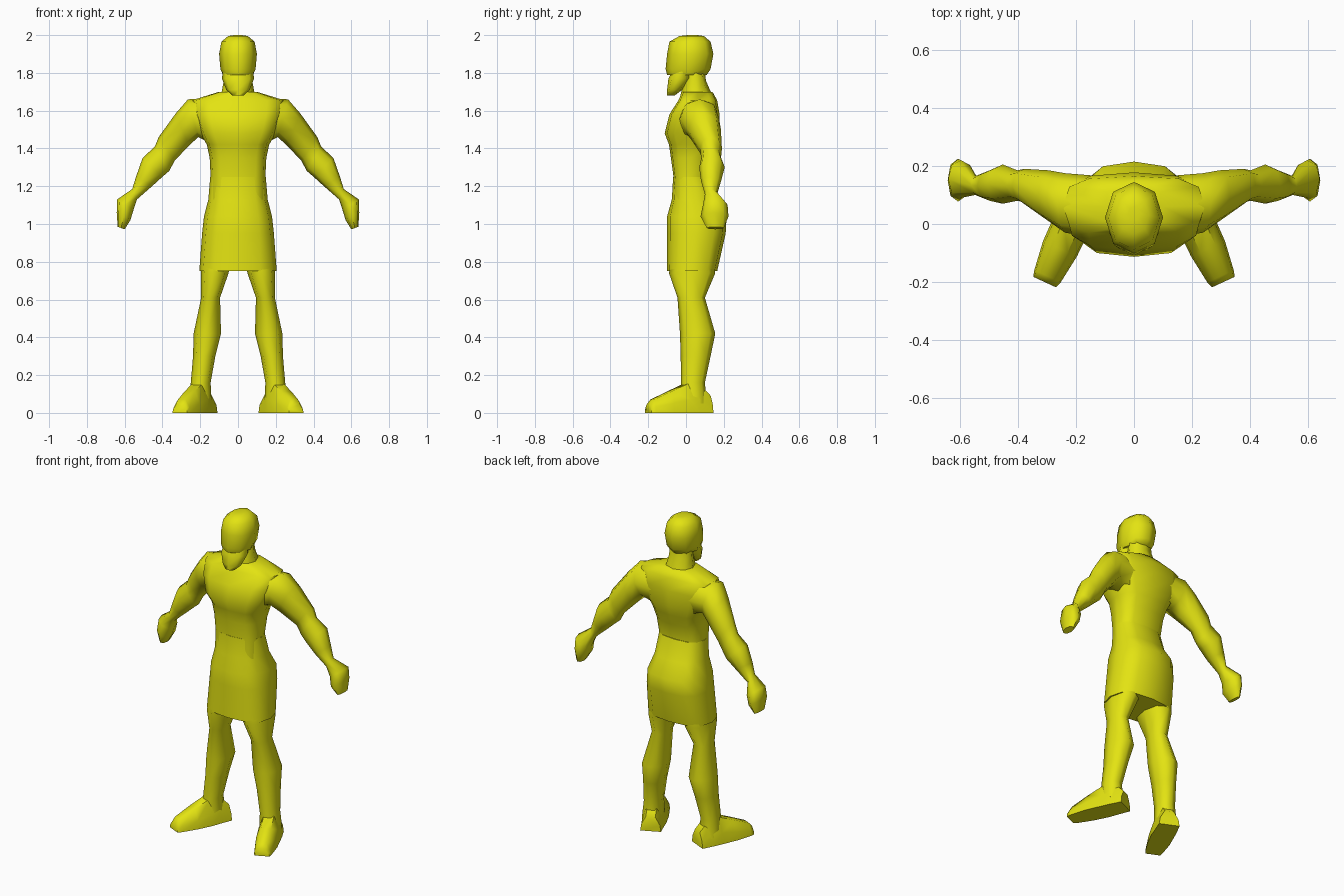
import bpy, bmesh, math
from mathutils import Vector

if "Cube" in bpy.data.objects:
    bpy.data.objects.remove(bpy.data.objects["Cube"])

yellow = bpy.data.materials.new("yellow")
yellow.diffuse_color = (0.77, 0.77, 0.006, 1)
yellow.use_nodes = True
yellow.node_tree.nodes["Principled BSDF"].inputs["Base Color"].default_value = yellow.diffuse_color


def loft(name, rings, mirror=False):
    """Skin a list of equal-length point rings and close both ends."""
    bm = bmesh.new()
    rows = [[bm.verts.new(p) for p in ring] for ring in rings]
    n = len(rows[0])
    for a, b in zip(rows, rows[1:]):
        for i in range(n):
            j = (i + 1) % n
            bm.faces.new((a[i], a[j], b[j], b[i]))
    bm.faces.new(rows[0])
    bm.faces.new(rows[-1])
    bmesh.ops.recalc_face_normals(bm, faces=bm.faces[:])
    mesh = bpy.data.meshes.new(name)
    bm.to_mesh(mesh)
    bm.free()
    mesh.materials.append(yellow)
    ob = bpy.data.objects.new(name, mesh)
    bpy.context.collection.objects.link(ob)
    bpy.ops.object.select_all(action='DESELECT')
    ob.select_set(True)
    bpy.context.view_layer.objects.active = ob
    bpy.ops.object.shade_smooth_by_angle(angle=math.radians(62))
    if mirror:
        ob.modifiers.new("mirror", 'MIRROR').use_mirror_merge = False
    return ob


def ring(c, u, v, n, p=1.0):
    """Rounded ring round c with half axes u and v; p < 1 is boxier."""
    pts = []
    for k in range(n):
        a = 2 * math.pi * k / n
        x, y = math.cos(a), math.sin(a)
        x = math.copysign(abs(x) ** p, x) if abs(x) > 1e-6 else 0
        y = math.copysign(abs(y) ** p, y) if abs(y) > 1e-6 else 0
        pts.append(c + u * x + v * y)
    return pts


def level(z, x0, x1, y0, y1, n=8, p=1.0):
    """Horizontal ring filling the given x and y range."""
    return ring(Vector(((x0 + x1) / 2, (y0 + y1) / 2, z)),
                Vector(((x1 - x0) / 2, 0, 0)), Vector((0, (y1 - y0) / 2, 0)), n, p)


def body(name, rows, n, p):
    """Central part from (z, half width, front y, back y) rows."""
    loft(name, [level(z, -w, w, y0, y1, n, p) for z, w, y0, y1 in rows])


# Torso with chest overhang and shoulders
body("torso", [(1.13, .145, -.07, .12), (1.25, .145, -.066, .11), (1.35, .15, -.08, .135),
               (1.42, .165, -.09, .16), (1.48, .20, -.113, .175), (1.58, .235, -.088, .178),
               (1.655, .245, -.04, .165), (1.70, .10, -.02, .14)], 12, .65)

# Skirt flaring from the waist
body("skirt", [(1.25, .147, -.068, .115), (1.13, .157, -.075, .155), (1.04, .18, -.10, .215),
               (.95, .19, -.10, .21), (.75, .205, -.10, .165)], 12, .75)

# Neck
body("neck", [(1.58, .12, -.04, .16), (1.68, .09, -.03, .14),
              (1.76, .075, -.01, .105), (1.84, .07, 0, .10)], 8, .9)

# Head
body("head", [(1.79, .08, -.10, .11), (1.82, .093, -.108, .13), (1.90, .10, -.10, .145),
              (1.965, .088, -.088, .13), (1.995, .052, -.035, .095), (2.0, .02, .01, .06)], 8, .95)

# Beard
body("beard", [(1.68, .03, -.10, -.06), (1.71, .062, -.10, -.02),
               (1.77, .085, -.093, .03), (1.85, .075, -.05, .04)], 8, .9)

# Arms and fists: upper edge x, z, lower edge x, z, front y, back y
arm = [(.10, 1.67, .13, 1.42, -.05, .165), (.265, 1.66, .21, 1.46, -.03, .175),
       (.33, 1.585, .26, 1.415, .01, .185), (.42, 1.46, .335, 1.335, .075, .19),
       (.44, 1.41, .365, 1.28, .08, .185), (.505, 1.35, .40, 1.25, .07, .205),
       (.54, 1.25, .455, 1.20, .08, .185), (.56, 1.185, .535, 1.13, .10, .165),
       (.64, 1.13, .553, 1.075, .09, .22), (.642, 1.06, .57, 1.02, .077, .225),
       (.637, .985, .60, .972, .11, .20)]
arm_rings = []
for xa, za, xb, zb, y0, y1 in arm:
    top, low = Vector((xa, 0, za)), Vector((xb, 0, zb))
    arm_rings.append(ring((top + low) / 2 + Vector((0, (y0 + y1) / 2, 0)),
                          (top - low) / 2, Vector((0, (y1 - y0) / 2, 0)), 8, .9))
loft("arms", arm_rings, True)

# Legs
loft("legs", [level(*r, 8, .9) for r in [
    (.85, .03, .18, -.07, .14), (.74, .05, .197, -.09, .155), (.61, .095, .195, -.045, .10),
    (.42, .09, .235, -.032, .155), (.30, .12, .238, -.028, .13),
    (.16, .145, .25, -.027, .10), (.05, .14, .26, -.03, .11)]], True)

# Feet turned outward: centre x, y, half width, height
side = Vector((.91, .42, 0))
profile = [(-1, 0), (1, 0), (.9, .45), (.45, 1), (-.45, 1), (-.9, .45)]
foot = [(.163, .12, .06, .09), (.195, .05, .064, .165), (.215, .0, .066, .155),
        (.255, -.085, .064, .115), (.298, -.18, .05, .07), (.308, -.2, .043, .045)]
loft("feet", [[Vector((x, y, 0)) + side * (w * a) + Vector((0, 0, h * b))
               for a, b in profile] for x, y, w, h in foot], True)
